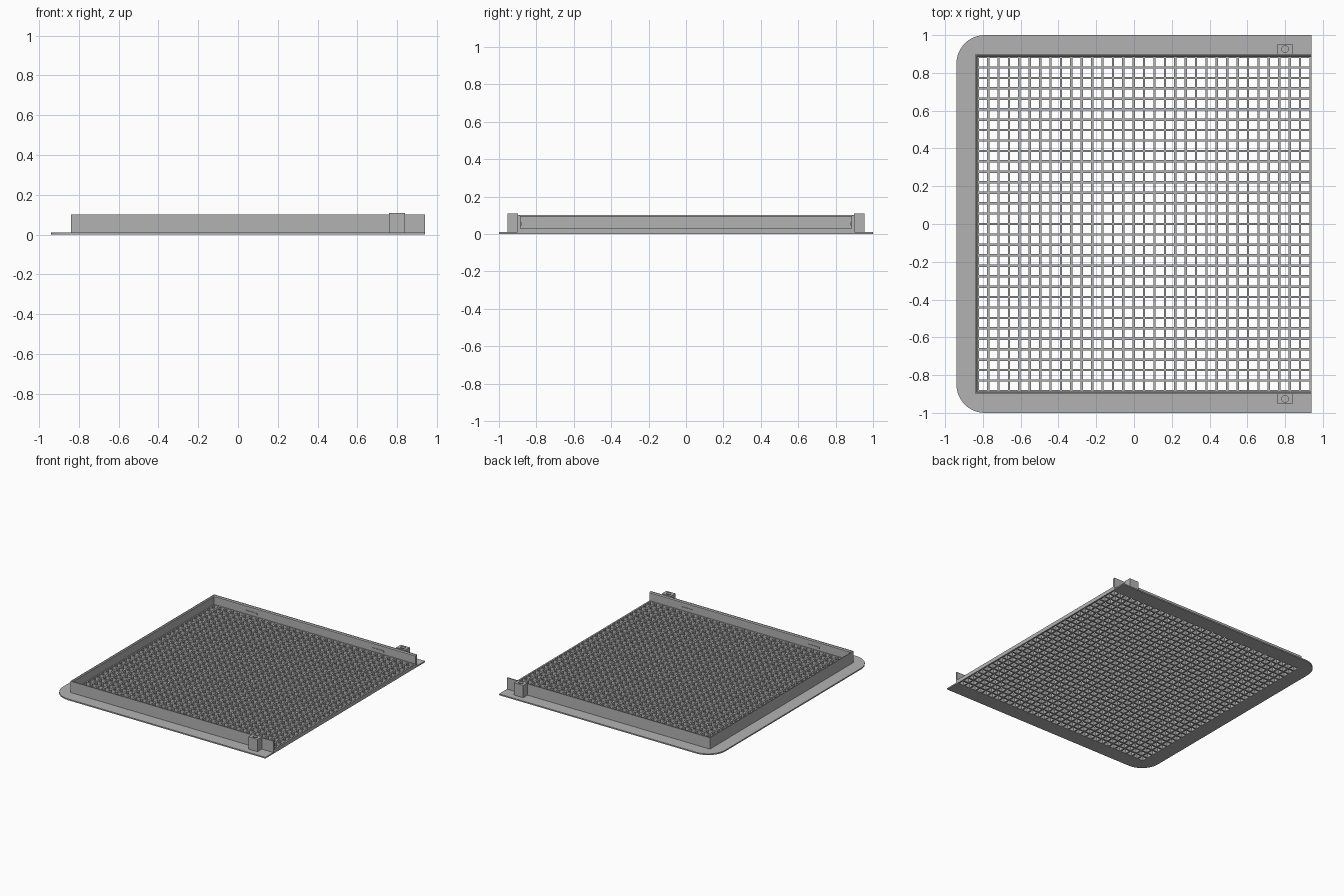
import bpy
import bmesh
import math

if "Cube" in bpy.data.objects:
    bpy.data.objects.remove(bpy.data.objects["Cube"], do_unlink=True)

GREY = (0.45, 0.45, 0.45, 1.0)
plastic = bpy.data.materials.new("grey_plastic")
plastic.use_nodes = True
plastic.diffuse_color = GREY
plastic.node_tree.nodes["Principled BSDF"].inputs["Base Color"].default_value = GREY

END = 0.94           # open end of the tray
PLATE = 0.01         # flange thickness
MESH_TOP = 0.03      # lattice height
WALL_TOP = 0.1


def finish(name, bm):
    bmesh.ops.recalc_face_normals(bm, faces=bm.faces)
    mesh = bpy.data.meshes.new(name)
    bm.to_mesh(mesh)
    bm.free()
    mesh.materials.append(plastic)
    obj = bpy.data.objects.new(name, mesh)
    bpy.context.collection.objects.link(obj)
    return obj


def loft(name, levels):
    """Join matching outlines, each given as (points, z), and cap both ends."""
    bm = bmesh.new()
    rings = [[bm.verts.new((x, y, z)) for x, y in pts] for pts, z in levels]
    for low, high in zip(rings, rings[1:]):
        for i in range(len(low)):
            j = (i + 1) % len(low)
            bm.faces.new((low[i], low[j], high[j], high[i]))
    bm.faces.new(rings[0])
    bm.faces.new(rings[-1])
    return finish(name, bm)


def box(name, x0, x1, y0, y1, z0, z1):
    pts = [(x0, y0), (x1, y0), (x1, y1), (x0, y1)]
    return loft(name, [(pts, z0), (pts, z1)])


def u_shape(outer, inner_x, inner_y):
    """Close an outer half outline with a square opening at the +x end."""
    return outer + [(END, inner_y), (inner_x, inner_y),
                    (inner_x, -inner_y), (END, -inner_y)]


# Flange with two rounded corners
R = 0.15
corner = [(-END + R - R * math.cos(a), 1 - R + R * math.sin(a))
          for a in (math.pi / 2 * k / 12 for k in range(13))]
outline = [(END, -1)] + [(x, -y) for x, y in reversed(corner)] + corner + [(END, 1)]
flange = u_shape(outline, -0.83, 0.885)
loft("flange", [(flange, 0), (flange, PLATE)])

# Three-sided wall with a chamfered inner rim
wall_outer = [(END, -0.9), (-0.84, -0.9), (-0.84, 0.9), (END, 0.9)]
wall = u_shape(wall_outer, -0.828, 0.884)
rim = u_shape(wall_outer, -0.834, 0.891)
loft("wall", [(wall, PLATE), (wall, 0.093), (rim, WALL_TOP)])

# Square lattice floor
CELLS, BAR = 32, 0.012


def bar_edges(start, end):
    pitch = (end - start - BAR) / CELLS
    return [start + k * pitch + side for k in range(CELLS + 1) for side in (0, BAR)]


bm = bmesh.new()
xs, ys = bar_edges(-0.833, END), bar_edges(-0.89, 0.89)
grid = [[bm.verts.new((x, y, 0)) for y in ys] for x in xs]
for i in range(len(xs) - 1):
    for j in range(len(ys) - 1):
        if not (i % 2 and j % 2):
            bm.faces.new((grid[i][j], grid[i + 1][j], grid[i + 1][j + 1], grid[i][j + 1]))
for v in [v for v in bm.verts if not v.link_faces]:
    bm.verts.remove(v)
top = bmesh.ops.extrude_face_region(bm, geom=bm.faces[:], use_keep_orig=True)["geom"]
bmesh.ops.translate(bm, vec=(0, 0, MESH_TOP),
                    verts=[g for g in top if isinstance(g, bmesh.types.BMVert)])
finish("lattice_floor", bm)

for side, label in ((1, "left"), (-1, "right")):
    # Screw boss with a blind hole
    boss = box(label + "_boss", 0.76, 0.84, side * 0.897, side * 0.954, PLATE, 0.108)
    bm = bmesh.new()
    bmesh.ops.create_cone(bm, cap_ends=True, segments=24, radius1=0.018,
                          radius2=0.018, depth=0.16)
    bmesh.ops.translate(bm, verts=bm.verts, vec=(0.8, side * 0.926, 0.1))
    cutter = finish(label + "_hole_cutter", bm)
    cutter.hide_render = True
    cutter.hide_viewport = True
    cutter.display_type = "WIRE"
    cut = boss.modifiers.new("hole", "BOOLEAN")
    cut.operation = "DIFFERENCE"
    cut.solver = "EXACT"
    cut.object = cutter

    # Small snap pads on the inner wall
    for x, place in ((-0.5, "rear"), (0.61, "end")):
        box(f"{label}_{place}_pad", x - 0.05, x + 0.05,
            side * 0.88, side * 0.886, 0.045, 0.06)
